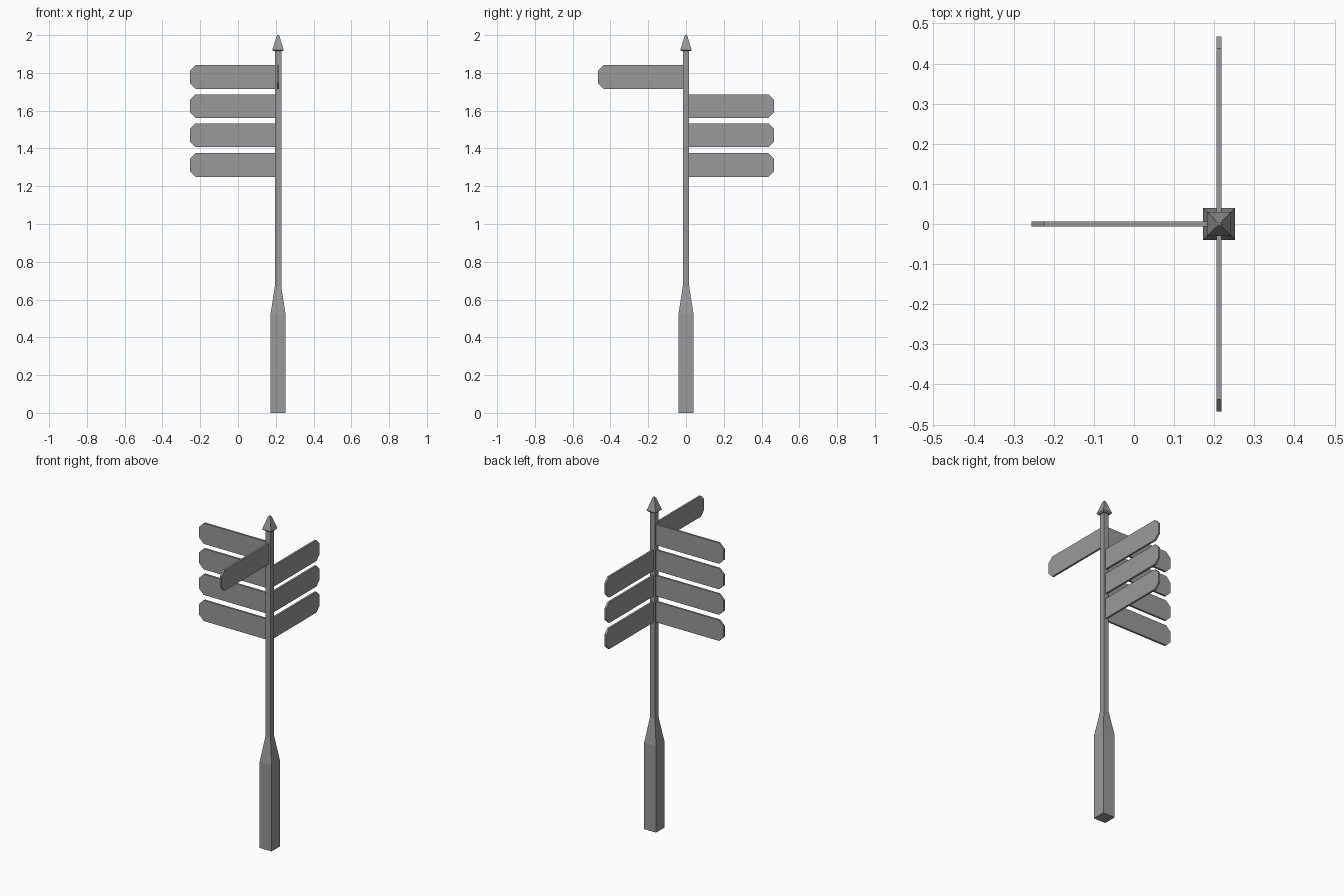
import bpy, bmesh
from mathutils import Matrix
from math import pi

cube = bpy.data.objects.get("Cube")
if cube:
    bpy.data.objects.remove(cube, do_unlink=True)

POST_X = 0.212

grey = bpy.data.materials.new("plain grey")
grey.use_nodes = True
grey.diffuse_color = (0.32, 0.32, 0.32, 1)
grey.node_tree.nodes["Principled BSDF"].inputs["Base Color"].default_value = (0.32, 0.32, 0.32, 1)


def finish(name, bm):
    bmesh.ops.recalc_face_normals(bm, faces=bm.faces)
    mesh = bpy.data.meshes.new(name)
    bm.to_mesh(mesh)
    bm.free()
    mesh.materials.append(grey)
    obj = bpy.data.objects.new(name, mesh)
    obj.location.x = POST_X
    bpy.context.collection.objects.link(obj)
    return obj


def square_tower(name, profile):
    """Stack square rings given as (half width, height) and skin them."""
    bm = bmesh.new()
    rings = [[bm.verts.new((sx * r, sy * r, z))
              for sx, sy in ((-1, -1), (1, -1), (1, 1), (-1, 1))] for r, z in profile]
    for low, high in zip(rings, rings[1:]):
        for i in range(4):
            j = (i + 1) % 4
            bm.faces.new((low[i], low[j], high[j], high[i]))
    bm.faces.new(rings[0][::-1])
    bm.faces.new(rings[-1])
    return finish(name, bm)


def sign_board(name, height, angle):
    """Flat board with clipped outer corners, reaching out from the post."""
    start, end, half, clip, thick = 0.01, 0.467, 0.0625, 0.03, 0.012
    outline = [(start, -half), (end - clip, -half), (end, clip - half),
               (end, half - clip), (end - clip, half), (start, half)]
    bm = bmesh.new()
    face = bm.faces.new([bm.verts.new((x, -thick / 2, z)) for x, z in outline])
    grown = bmesh.ops.extrude_face_region(bm, geom=[face])["geom"]
    moved = [v for v in grown if isinstance(v, bmesh.types.BMVert)]
    bmesh.ops.translate(bm, verts=moved, vec=(0, thick, 0))
    bmesh.ops.transform(bm, verts=bm.verts, matrix=Matrix.Rotation(angle, 4, "Z"))
    finish(name, bm).location.z = height


# Post with a thick foot and its pointed cap
square_tower("post", [(0.04, 0), (0.04, 0.52), (0.017, 0.67), (0.017, 1.925)])
square_tower("post_cap", [(0.024, 1.915), (0.03, 1.922), (0.008, 1.993), (0.004, 2.0)])

# Sign boards: four to the side, three to the back, one to the front
levels = [1.3125, 1.47, 1.624, 1.778]
for i, z in enumerate(levels):
    sign_board(f"side_sign_{i + 1}", z, pi)
    if i < 3:
        sign_board(f"back_sign_{i + 1}", z, pi / 2)
    else:
        sign_board("front_sign", z, -pi / 2)
